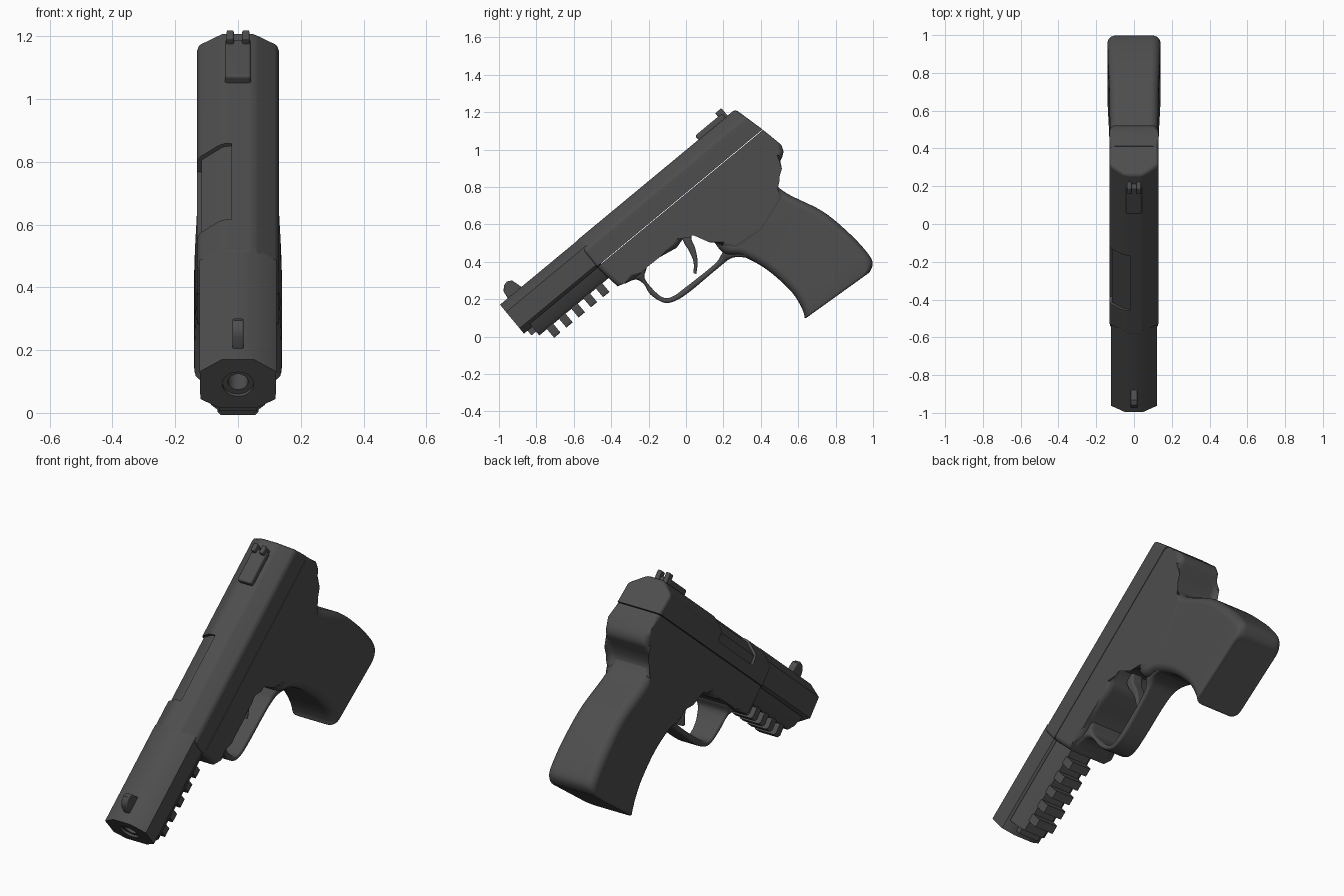
import bpy, bmesh, math
from mathutils import Vector

if "Cube" in bpy.data.objects:
    bpy.data.objects.remove(bpy.data.objects["Cube"])

C, S = 0.77, 0.638          # tilt of the barrel axis
mat = bpy.data.materials.new("dark grey")
mat.diffuse_color = (0.075, 0.075, 0.075, 1)
mat.use_nodes = True
mat.node_tree.nodes["Principled BSDF"].inputs["Base Color"].default_value = mat.diffuse_color


def W(x, s, t):
    """Barrel frame (s = backwards along barrel, t = up) to world."""
    return Vector((x, s * C - t * S, s * S + t * C))


def new_obj(name, bm):
    bmesh.ops.recalc_face_normals(bm, faces=bm.faces)
    me = bpy.data.meshes.new(name)
    bm.to_mesh(me)
    bm.free()
    me.materials.append(mat)
    ob = bpy.data.objects.new(name, me)
    bpy.context.collection.objects.link(ob)
    return ob


def finish(ob, angle=38, cutters=()):
    bpy.ops.object.select_all(action='DESELECT')
    bpy.context.view_layer.objects.active = ob
    ob.select_set(True)
    for c in cutters:
        m = ob.modifiers.new("cut", 'BOOLEAN')
        m.operation, m.solver, m.object = 'DIFFERENCE', 'EXACT', c
        bpy.ops.object.modifier_apply(modifier=m.name)
        bpy.data.objects.remove(c)
    bpy.ops.object.shade_smooth_by_angle(angle=math.radians(angle))
    m = ob.modifiers.new("normals", 'WEIGHTED_NORMAL')
    m.keep_sharp = True
    return ob


def rings_mesh(rings):
    bm = bmesh.new()
    vs = [[bm.verts.new(p) for p in r] for r in rings]
    n = len(vs[0])
    for a, b in zip(vs, vs[1:]):
        for i in range(n):
            bm.faces.new((a[i], a[(i + 1) % n], b[(i + 1) % n], b[i]))
    bm.faces.new(vs[0])
    bm.faces.new(vs[-1])
    return bm, vs


def bevel(bm, edges, width, seg=3):
    bmesh.ops.bevel(bm, geom=list(edges), offset=width, segments=seg,
                    profile=0.5, affect='EDGES', clamp_overlap=True)


def mirrored(half):
    """Half cross-section (x, t), bottom to top, to a full one."""
    return half + [(-x, t) for x, t in reversed(half)]


def prism(name, sec, s0, s1, slant=0.0, bev=0.0, do=True):
    """Cross-section (x, t) swept along the barrel axis."""
    t0 = min(t for _, t in sec)
    bm, vs = rings_mesh([[W(x, s0, t) for x, t in sec],
                         [W(x, s1 - slant * (t - t0), t) for x, t in sec]])
    if bev:
        top = [e for e in bm.edges if not all((-v.co.y * S + v.co.z * C) < t0 + 1e-4 for v in e.verts)]
        bevel(bm, top, bev)
    ob = new_obj(name, bm)
    return finish(ob) if do else ob


def side_plate(name, pts, half, bev, skip_close=False, x0=0.0):
    """Side outline in world (y, z), extruded across x with rounded rims."""
    bm, vs = rings_mesh([[(x0 + x, y, z) for y, z in pts] for x in (-half, half)])
    rims = []
    for r in vs:
        n = len(r)
        for i in range(n - 1 if skip_close else n):
            rims.append(bm.edges.get((r[i], r[(i + 1) % n])))
    bevel(bm, rims, bev, 4)
    return finish(new_obj(name, bm))


def loft(name, secs, radius, sub=5):
    """Rounded rectangles between points a and b: (ay, az, by, bz, half width)."""
    P = [Vector(s) for s in secs]
    P = [P[0]] + P + [P[-1]]
    path = []
    for p0, p1, p2, p3 in zip(P, P[1:], P[2:], P[3:]):
        for k in range(sub):
            u = k / sub
            path.append(0.5 * (2 * p1 + (p2 - p0) * u + (2 * p0 - 5 * p1 + 4 * p2 - p3) * u * u
                               + (3 * p1 - p0 - 3 * p2 + p3) * u ** 3))
    path.append(P[-1])
    rings = []
    for ay, az, by, bz, w in path:
        a, b = Vector((0, ay, az)), Vector((0, by, bz))
        h, mid, d = (b - a).length / 2, (a + b) / 2, (b - a).normalized()
        r = min(radius, 0.9 * h, 0.9 * w)
        ring = []
        for q, (sx, sy) in enumerate(((1, 1), (-1, 1), (-1, -1), (1, -1))):
            for k in range(6):
                an = (q + k / 5) * math.pi / 2
                ring.append(Vector((sx * (w - r) + r * math.cos(an), 0, 0))
                            + mid + d * (sy * (h - r) + r * math.sin(an)))
        rings.append(ring)
    return finish(new_obj(name, rings_mesh(rings)[0]), 50)


def cylinder(name, r, s0, s1, t):
    sec = [(r * math.cos(k * math.pi / 16), t + r * math.sin(k * math.pi / 16)) for k in range(32)]
    return prism(name, sec, s0, s1, do=False)


# slide with shallow port on the left
slide = prism("slide", mirrored([(0.13, 0.592), (0.13, 0.705), (0.05, 0.768)]),
              -0.13, 1.022, slant=0.25, bev=0.018, do=False)
port = prism("port_cutter", [(-0.02, 0.85), (-0.02, 0.757), (-0.048, 0.753), (-0.117, 0.698),
                             (-0.117, 0.65), (-0.2, 0.65), (-0.2, 0.85)], 0.04, 0.42, do=False)
finish(slide, cutters=[port])

# front of the slide with recessed bore
front = prism("slide_front", mirrored([(0.06, 0.565), (0.12, 0.602), (0.122, 0.715), (0.05, 0.766)]),
              -0.657, -0.10, do=False)
finish(front, cutters=[cylinder("recess_cutter", 0.05, -0.7, -0.645, 0.663),
                       cylinder("bore_cutter", 0.032, -0.7, -0.3, 0.663)])

# lower front housing and accessory rail
prism("front_housing", mirrored([(0.06, 0.505), (0.085, 0.53), (0.113, 0.586)]), -0.60, -0.08)
prism("housing_nose", mirrored([(0.06, 0.532), (0.06, 0.58)]), -0.632, -0.5)
for i in range(5):
    s = -0.525 + i * 0.085
    prism(f"rail_tooth_{i + 1}", mirrored([(0.055, 0.445), (0.065, 0.458), (0.065, 0.52)]),
          s - 0.022, s + 0.022)

# receiver
side_plate("receiver", [
    (-0.476, 0.37), (-0.365, 0.268), (-0.33, 0.285), (-0.28, 0.31), (-0.24, 0.34), (-0.21, 0.37),
    (-0.14, 0.425), (-0.05, 0.475), (-0.025, 0.51), (-0.01, 0.545), (0.02, 0.57), (0.05, 0.57),
    (0.14, 0.53), (0.19, 0.48), (0.27, 0.46), (0.42, 0.56), (0.53, 0.74), (0.49, 0.79),
    (0.47, 0.825), (0.47, 0.86), (0.485, 0.91), (0.515, 0.96), (0.522, 0.99), (0.51, 1.025),
    (0.48, 1.05), (0.412, 1.105)], 0.13, 0.03, skip_close=True)

# grip
loft("grip", [
    (0.10, 0.60, 0.40, 0.93, 0.115), (0.19, 0.455, 0.468, 0.83, 0.125),
    (0.30, 0.43, 0.54, 0.765, 0.128), (0.43, 0.36, 0.73, 0.67, 0.131),
    (0.55, 0.255, 0.87, 0.555, 0.137), (0.605, 0.18, 0.96, 0.46, 0.14),
    (0.63, 0.125, 0.997, 0.40, 0.14), (0.636, 0.098, 0.985, 0.35, 0.135),
    (0.66, 0.113, 0.955, 0.325, 0.115)], 0.045)

# trigger guard
loft("trigger_guard", [
    (-0.33, 0.28, -0.23, 0.40, 0.11), (-0.27, 0.305, -0.21, 0.37, 0.10),
    (-0.225, 0.28, -0.222, 0.315, 0.085), (-0.19, 0.225, -0.175, 0.25, 0.07),
    (-0.12, 0.182, -0.12, 0.208, 0.065), (-0.06, 0.19, -0.07, 0.215, 0.065),
    (0.02, 0.24, 0.0, 0.265, 0.065), (0.17, 0.365, 0.15, 0.385, 0.07),
    (0.25, 0.422, 0.19, 0.44, 0.09), (0.34, 0.42, 0.22, 0.50, 0.11)], 0.02)

# trigger
loft("trigger", [
    (-0.03, 0.55, 0.03, 0.57, 0.035), (-0.01, 0.50, 0.03, 0.52, 0.033),
    (0.015, 0.46, 0.05, 0.47, 0.03), (0.04, 0.40, 0.062, 0.40, 0.028),
    (0.04, 0.34, 0.055, 0.335, 0.024)], 0.012)

# sights
prism("rear_sight_base", mirrored([(0.042, 0.755), (0.042, 0.796)]), 0.722, 0.91, bev=0.01)
for side, x in (("left", -0.025), ("right", 0.025)):
    prism(f"rear_sight_post_{side}", [(x + 0.012, 0.76), (x + 0.012, 0.82), (x - 0.012, 0.82),
                                      (x - 0.012, 0.76)], 0.882, 0.925, bev=0.006)
fs = [(-0.605, 0.755), (-0.597, 0.808), (-0.575, 0.832), (-0.55, 0.838), (-0.525, 0.825), (-0.505, 0.755)]
side_plate("front_sight", [W(0, s, t).yz for s, t in fs], 0.018, 0.006)
